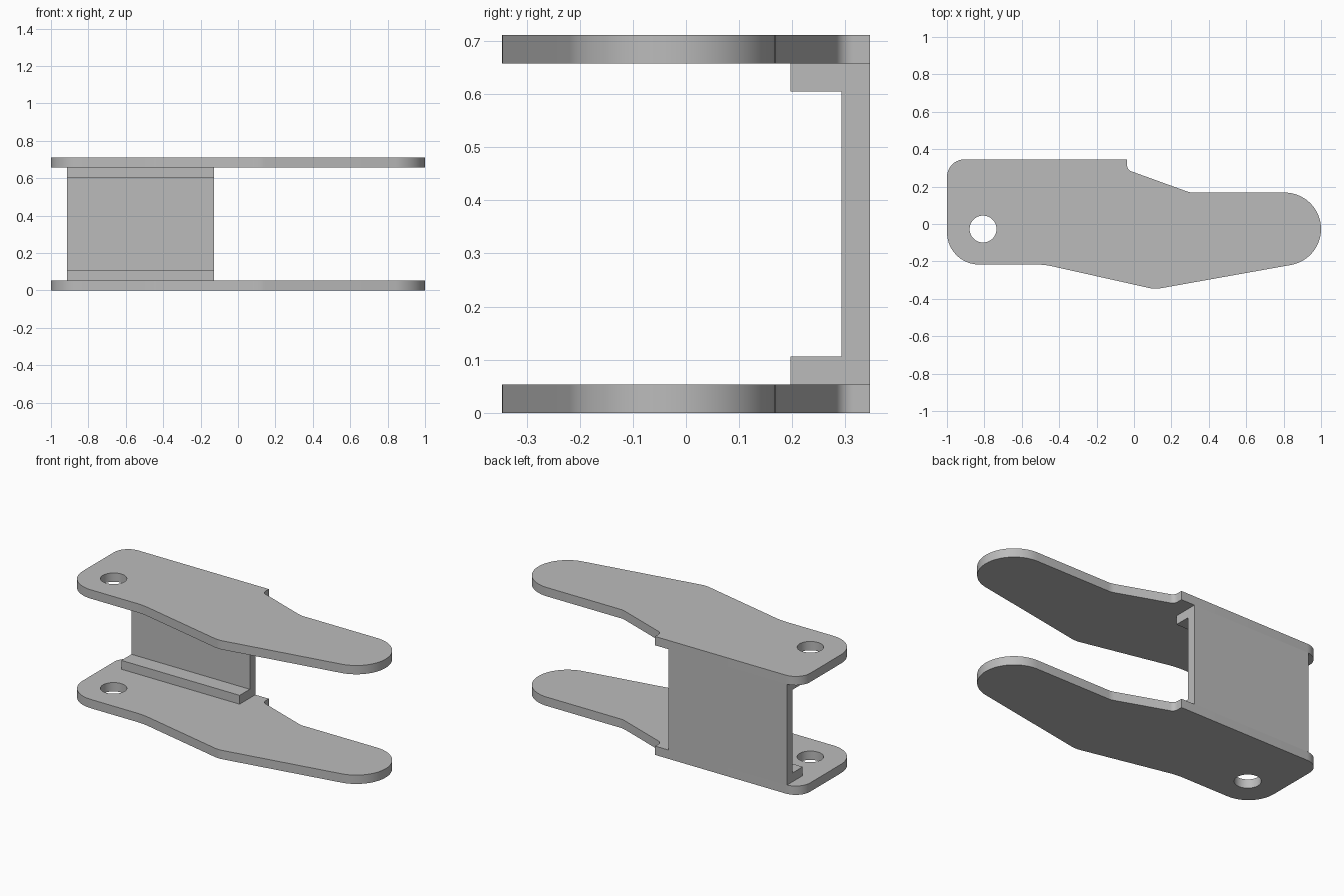
import bpy
import bmesh
from math import sin, cos, tan, pi, radians
from mathutils import Vector

if "Cube" in bpy.data.objects:
    bpy.data.objects.remove(bpy.data.objects["Cube"], do_unlink=True)

THICK = 0.053
HEIGHT = 0.711

grey = bpy.data.materials.new("plain grey")
grey.use_nodes = True
grey.diffuse_color = (0.5, 0.5, 0.5, 1)
grey.node_tree.nodes["Principled BSDF"].inputs["Base Color"].default_value = (0.5, 0.5, 0.5, 1)


def arc(cx, cy, r, start, end, steps):
    """Points along an arc, angles in degrees."""
    angles = [radians(start + (end - start) * i / steps) for i in range(steps + 1)]
    return [Vector((cx + r * cos(a), cy + r * sin(a))) for a in angles]


def fillet(prev, corner, nxt, r, steps=10):
    """Round one corner of an outline with radius r."""
    a, b = (prev - corner).normalized(), (nxt - corner).normalized()
    half = a.angle(b) / 2
    centre = corner + (a + b).normalized() * r / sin(half)
    p, q = corner + a * r / tan(half), corner + b * r / tan(half)
    u, v = p - centre, q - centre
    total = u.angle(v)
    return [centre + (u * sin(total * (1 - i / steps)) + v * sin(total * i / steps)) / sin(total)
            for i in range(steps + 1)]


def extrude_loops(name, loops, offset, smooth):
    """Fill closed loops (later ones are holes) and extrude them into a solid."""
    bm = bmesh.new()
    edges = []
    for loop in loops:
        verts = [bm.verts.new(p) for p in loop]
        edges += [bm.edges.new((v, verts[i - 1])) for i, v in enumerate(verts)]
    bmesh.ops.triangle_fill(bm, edges=edges, use_beauty=True)
    result = bmesh.ops.extrude_face_region(bm, geom=bm.faces[:], use_keep_orig=True)
    moved = [g for g in result["geom"] if isinstance(g, bmesh.types.BMVert)]
    bmesh.ops.translate(bm, verts=moved, vec=offset)
    bmesh.ops.recalc_face_normals(bm, faces=bm.faces[:])
    mesh = bpy.data.meshes.new(name)
    bm.to_mesh(mesh)
    bm.free()
    mesh.materials.append(grey)
    obj = bpy.data.objects.new(name, mesh)
    bpy.context.collection.objects.link(obj)
    if smooth:
        bpy.ops.object.select_all(action="DESELECT")
        obj.select_set(True)
        bpy.context.view_layer.objects.active = obj
        bpy.ops.object.shade_smooth_by_angle(angle=radians(30))
    return obj


# Side plate outline: corners as x, y, radius, running from the nose around the back
corners = [
    (0.30, 0.168, 0.1), (-0.037, 0.29, 0.035), (-0.037, 0.346, 0),
    (-1.0, 0.346, 0.095), (-1.0, -0.217, 0.172), (-0.478, -0.217, 0.4),
    (0.112, -0.349, 0.15),
]
nose = arc(0.805, -0.027, 0.195, -80, 90, 32)
ring = [nose[-1]] + [Vector(c[:2]) for c in corners] + [nose[0]]
outline = list(nose)
for i, (x, y, r) in enumerate(corners, 1):
    outline += fillet(ring[i - 1], ring[i], ring[i + 1], r) if r else [ring[i]]
hole = arc(-0.807, -0.027, 0.072, 0, 350, 35)

# Two matching plates
for name, z in (("lower_plate", 0), ("upper_plate", HEIGHT - THICK)):
    loops = [[(p.x, p.y, z) for p in loop] for loop in (outline, hole)]
    extrude_loops(name, loops, (0, 0, THICK), True)

# Channel joining the plates: back web with a flange against each plate
back, web, lip = 0.346, 0.293, 0.197
lower = [(back, THICK), (lip, THICK), (lip, 2 * THICK), (web, 2 * THICK)]
section = lower + [(y, HEIGHT - z) for y, z in reversed(lower)]
extrude_loops("channel", [[(-0.913, y, z) for y, z in section]], (0.786, 0, 0), False)
